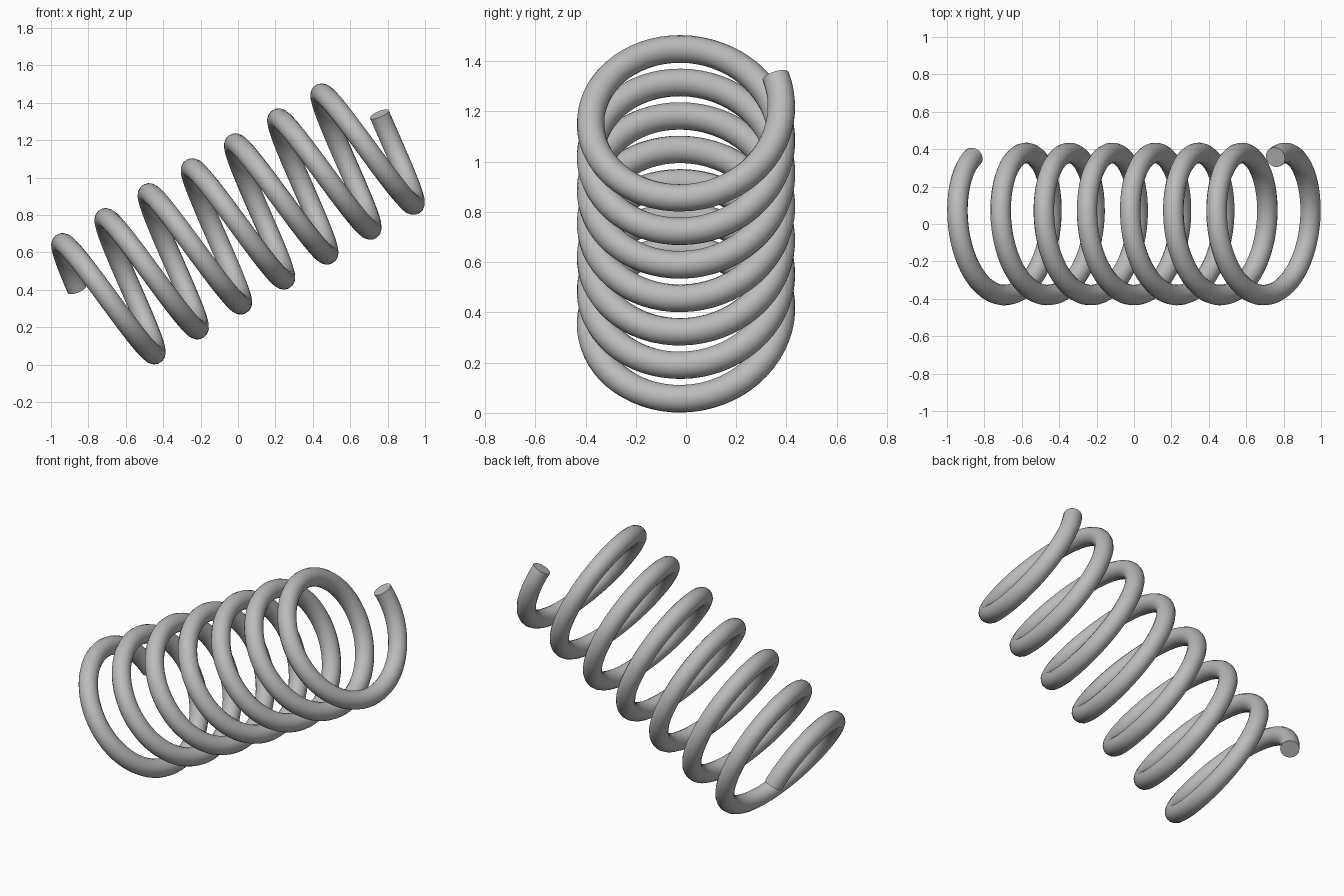
import bpy
from math import cos, sin, pi, radians
from mathutils import Vector

cube = bpy.data.objects.get("Cube")
if cube:
    bpy.data.objects.remove(cube, do_unlink=True)

# Spring dimensions
TURNS = 7
STEPS = 64            # path points per turn
COIL_RADIUS = 0.38
WIRE_RADIUS = 0.055
PITCH = 0.2666
START = radians(-70)  # angle of the first wire end
TILT = radians(30)
CENTRE = Vector((0, 0, 0.7525))

# Tilted coil frame
axis = Vector((cos(TILT), 0, sin(TILT)))
up = Vector((-sin(TILT), 0, cos(TILT)))
front = Vector((0, -1, 0))


def coil_point(angle):
    along = PITCH * (angle / (2 * pi) - 3.25)
    return CENTRE + axis * along + (up * cos(angle) + front * sin(angle)) * COIL_RADIUS


# Grey metal
grey = bpy.data.materials.new("grey_metal")
grey.use_nodes = True
colour = (0.5, 0.5, 0.5, 1)
grey.diffuse_color = colour
grey.node_tree.nodes["Principled BSDF"].inputs["Base Color"].default_value = colour

# Helical wire path with a round, capped section
path = bpy.data.curves.new("spring_coil", "CURVE")
path.dimensions = "3D"
path.bevel_depth = WIRE_RADIUS
path.bevel_resolution = 6
path.use_fill_caps = True
count = TURNS * STEPS + 1
spline = path.splines.new("POLY")
spline.points.add(count - 1)
for i, point in enumerate(spline.points):
    point.co = (*coil_point(START + 2 * pi * i / STEPS), 1)
path.materials.append(grey)

spring = bpy.data.objects.new("spring_coil", path)
bpy.context.collection.objects.link(spring)

# Solid mesh, smooth along the wire with sharp cut ends
bpy.ops.object.select_all(action="DESELECT")
spring.select_set(True)
bpy.context.view_layer.objects.active = spring
bpy.ops.object.convert(target="MESH")
bpy.ops.object.shade_smooth_by_angle(angle=radians(40))
